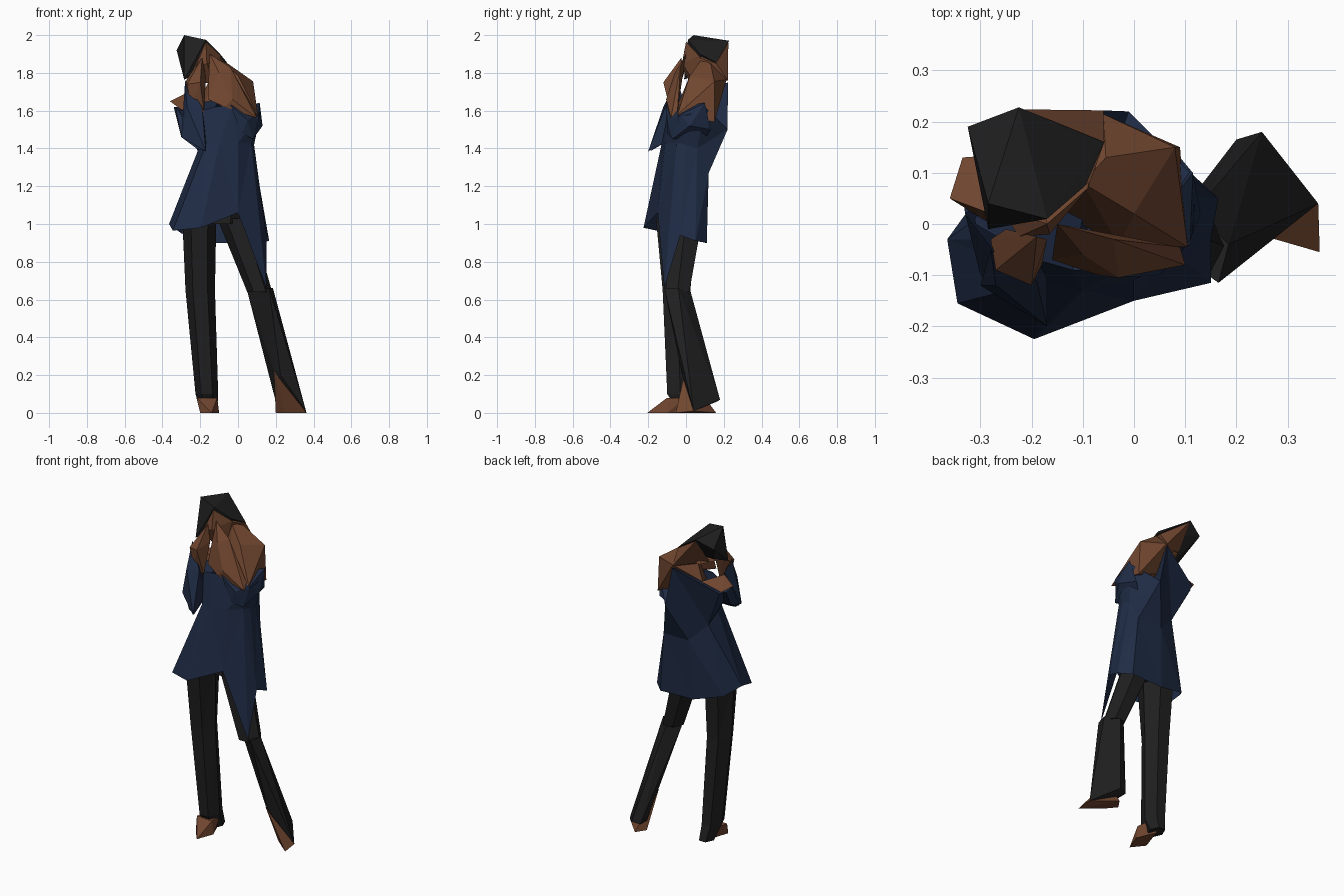
import bpy
import bmesh
import math

default_cube = bpy.data.objects.get("Cube")
if default_cube:
    bpy.data.objects.remove(default_cube, do_unlink=True)


def make_material(name, red, green, blue):
    material = bpy.data.materials.new(name)
    material.use_nodes = True
    colour = (red, green, blue, 1)
    material.diffuse_color = colour
    shader = material.node_tree.nodes["Principled BSDF"]
    shader.inputs["Base Color"].default_value = colour
    shader.inputs["Roughness"].default_value = 0.9
    return material


skin = make_material("brown skin", .165, .062, .029)
cloth = make_material("navy cloth", .014, .025, .06)
black = make_material("soft black", .014, .014, .014)


def finish(name, mesh_builder, material):
    """Turn a bmesh into a flat shaded, triangulated object."""
    bmesh.ops.recalc_face_normals(mesh_builder, faces=mesh_builder.faces)
    bmesh.ops.triangulate(mesh_builder, faces=mesh_builder.faces)
    mesh = bpy.data.meshes.new(name)
    mesh_builder.to_mesh(mesh)
    mesh_builder.free()
    mesh.materials.append(material)
    part = bpy.data.objects.new(name, mesh)
    bpy.context.scene.collection.objects.link(part)
    return part


def faceted_block(name, material, *corners):
    """Convex faceted solid through a few corner points."""
    builder = bmesh.new()
    for corner in corners:
        builder.verts.new(corner)
    result = bmesh.ops.convex_hull(builder, input=builder.verts)
    unused = {item for item in result["geom_interior"] + result["geom_unused"]
              if isinstance(item, bmesh.types.BMVert)}
    bmesh.ops.delete(builder, geom=list(unused), context="VERTS")
    return finish(name, builder, material)


def loft(name, material, rings, cap_first=True, cap_last=True):
    """Bridge equal sized rings of points, optionally closing the ends."""
    builder = bmesh.new()
    loops = [[builder.verts.new(point) for point in ring] for ring in rings]
    for lower, upper in zip(loops, loops[1:]):
        for index in range(len(lower)):
            following = (index + 1) % len(lower)
            builder.faces.new((lower[index], lower[following],
                               upper[following], upper[index]))
    if cap_first:
        builder.faces.new(loops[0])
    if cap_last:
        builder.faces.new(loops[-1])
    return finish(name, builder, material)


def limb(name, material, *stations, sides=6):
    """Low-poly tube; each station is x, y, z, half width, half depth."""
    rings = []
    for x, y, z, half_width, half_depth in stations:
        angles = [math.tau * step / sides for step in range(sides)]
        rings.append([(x + half_width * math.cos(angle),
                       y + half_depth * math.sin(angle), z)
                      for angle in angles])
    return loft(name, material, rings)


# Trousers: straight supporting leg and the other leg stretched to the side
limb("hips", black, (-.09, -.02, 1.3, .13, .08), (-.12, -.02, 1, .16, .09))
limb("right_leg", black,
     (-.205, -.055, 1.03, .09, .12), (-.2, -.05, .65, .078, .085),
     (-.165, -.03, .1, .06, .08), (-.155, .01, .01, .045, .06))
limb("left_thigh", black,
     (-.02, 0, 1.03, .09, .1), (.115, -.045, .64, .066, .072))
faceted_block("left_shin", black,
              (.05, -.03, .64), (.165, -.115, .66), (.185, -.04, .66),
              (.12, .025, .64), (.19, 0, .22), (.225, -.02, .2),
              (.36, .04, .01), (.25, .18, .07), (.2, .165, .06),
              (.2, .1, .06))

# Bare feet with pointed toes
faceted_block("right_foot", skin,
              (-.14, -.205, 0), (-.2, -.13, 0), (-.1, -.1, 0),
              (-.22, -.09, .08), (-.11, -.1, .08), (-.15, .02, 0),
              (-.12, 0, .08), (-.2, 0, .08))
faceted_block("left_foot", skin,
              (.363, -.055, 0), (.19, -.005, .22), (.36, .04, .01),
              (.24, .16, 0), (.2, .1, 0), (.25, .04, 0))

# Long coat: hem with one hanging front corner, waist and open chest
hem = [(-.365, -.03, 1), (-.345, -.155, .965), (-.195, -.225, .98),
       (0, -.15, 1.06), (.15, -.115, .66), (.15, -.03, .94),
       (.165, .05, .91), (.1, .11, .9), (-.12, .1, .9), (-.3, .06, .95)]
waist = [(-.2, -.03, 1.42), (-.17, -.11, 1.42), (-.1, -.13, 1.42),
         (0, -.11, 1.43), (.07, -.05, 1.43), (.085, 0, 1.42),
         (.08, .06, 1.4), (.07, .12, 1.27), (-.1, .12, 1.27),
         (-.21, .08, 1.38)]
chest = [(-.31, 0, 1.6), (-.19, -.07, 1.6), (-.12, -.09, 1.62),
         (-.03, -.09, 1.63), (.11, -.04, 1.57), (.12, .02, 1.58),
         (.11, .1, 1.62), (-.01, .22, 1.5), (-.06, .222, 1.75),
         (-.32, .13, 1.62)]
loft("coat", cloth, [hem, waist, chest], cap_first=False)

# Bare shoulders and neck
faceted_block("left_shoulder", skin,
              (-.06, .215, 1.765), (.08, .15, 1.755), (.105, -.045, 1.58),
              (-.03, -.04, 1.64), (-.055, .13, 1.85), (-.1, .08, 1.87),
              (0, .02, 1.785), (.09, .15, 1.54), (-.18, .04, 1.62),
              (-.2, .12, 1.66))
faceted_block("right_shoulder", skin,
              (-.36, .05, 1.65), (-.335, .13, 1.635), (-.28, .02, 1.69),
              (-.2, .05, 1.64), (-.2, .14, 1.67), (-.28, 0, 1.59))
faceted_block("neck", skin,
              (-.223, .224, 1.96), (-.058, .16, 1.85), (-.06, .222, 1.76),
              (-.12, .05, 1.72), (-.23, .1, 1.79), (-.09, .07, 1.88))

# Sleeves, both folded up in front of the chest
faceted_block("right_upper_sleeve", cloth,
              (-.34, .09, 1.62), (-.33, .02, 1.62), (-.24, .08, 1.6),
              (-.3, -.1, 1.46), (-.22, -.17, 1.4), (-.17, -.19, 1.385),
              (-.17, -.06, 1.46), (-.31, 0, 1.5))
faceted_block("right_lower_sleeve", cloth,
              (-.3, -.12, 1.46), (-.17, -.2, 1.385), (-.17, -.08, 1.45),
              (-.28, -.05, 1.76), (-.27, -.12, 1.62), (-.19, -.11, 1.62),
              (-.25, -.02, 1.68))
faceted_block("left_sleeve", cloth,
              (.11, -.03, 1.58), (.115, .1, 1.64), (.13, .02, 1.52),
              (.08, -.07, 1.45), (.02, -.1, 1.48), (.05, -.1, 1.55),
              (-.04, -.105, 1.63), (.05, .1, 1.45), (.09, .13, 1.5))

# Hands raised to the face
faceted_block("right_hand", skin,
              (-.28, -.03, 1.75), (-.17, -.03, 1.78), (-.27, -.09, 1.74),
              (-.2, -.12, 1.75), (-.18, -.08, 1.59), (-.25, -.08, 1.62),
              (-.19, -.025, 1.88), (-.25, -.01, 1.8))
faceted_block("left_hand", skin,
              (.1, -.08, 1.56), (.09, -.045, 1.6), (-.03, -.105, 1.66),
              (-.07, -.1, 1.62), (-.1, -.06, 1.8), (-.04, -.03, 1.83),
              (-.15, 0, 1.9), (-.16, -.07, 1.66))

# Tilted head
faceted_block("face", skin,
              (-.26, .03, 1.78), (-.225, -.025, 1.83), (-.17, 0, 1.965),
              (-.165, -.02, 1.85), (-.19, .02, 1.75), (-.09, .07, 1.89),
              (-.08, .15, 1.8), (-.2, .15, 1.78), (-.12, .05, 1.74))
faceted_block("hair", black,
              (-.285, .04, 2), (-.225, .228, 1.97), (-.17, .01, 1.975),
              (-.325, .19, 1.92), (-.058, .16, 1.855), (-.095, .075, 1.9),
              (-.285, -.01, 1.765), (-.26, .1, 1.81))
